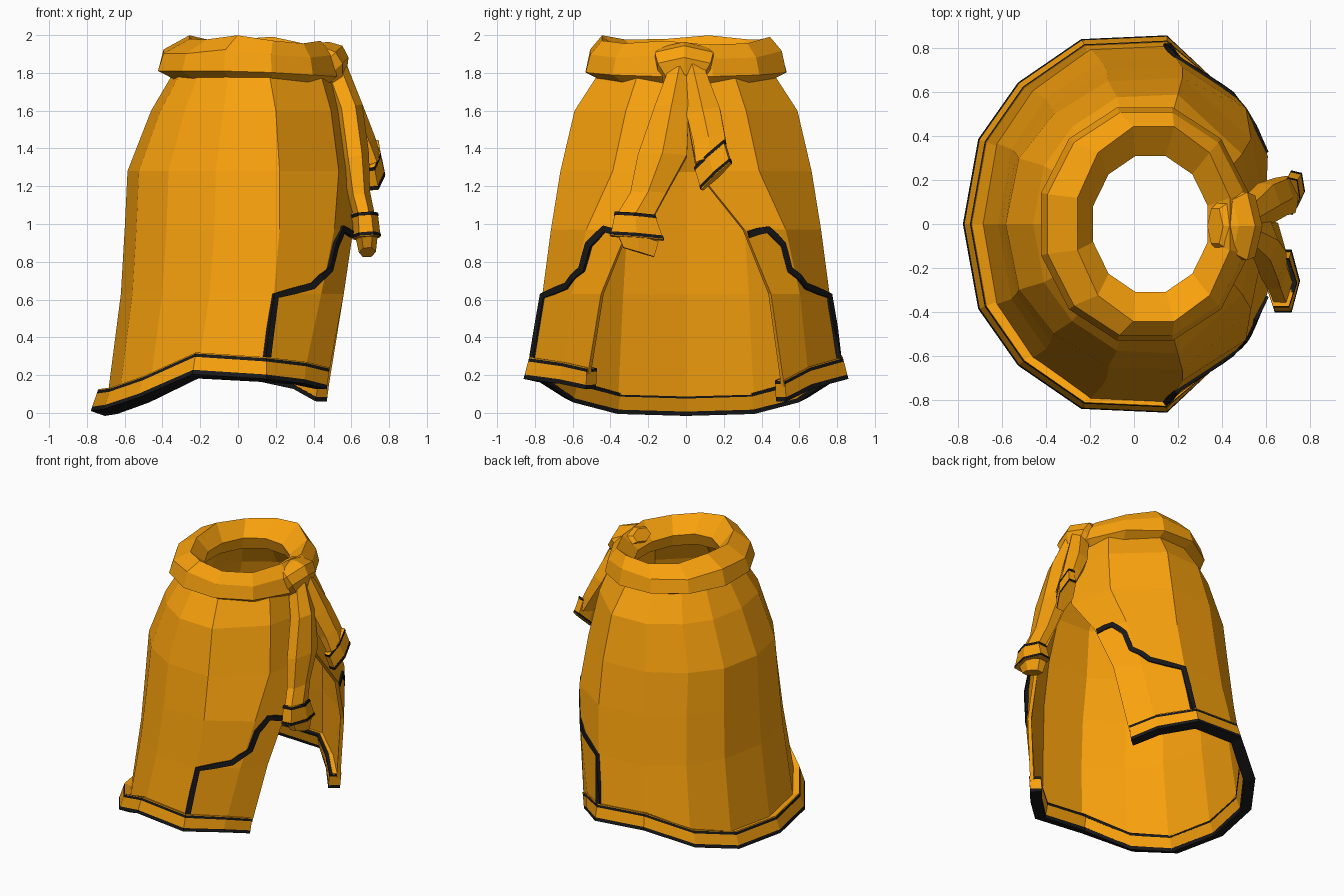
import bpy, bmesh, math
from mathutils import Vector
from mathutils.bvhtree import BVHTree

if "Cube" in bpy.data.objects:
    bpy.data.objects.remove(bpy.data.objects["Cube"])


def material(name, rgb):
    m = bpy.data.materials.new(name)
    m.diffuse_color = (*rgb, 1)
    m.use_nodes = True
    m.node_tree.nodes["Principled BSDF"].inputs["Base Color"].default_value = m.diffuse_color
    return m


ORANGE = material("orange_cloth", (0.95, 0.36, 0.004))
BLACK = material("black_trim", (0.009, 0.009, 0.010))


def loft(name, rows, mat, thick=0, wrap=False, loop=False, caps=False):
    """Skin rows of points; wrap closes each row, loop joins last row to first."""
    bm = bmesh.new()
    vs = [[bm.verts.new(p) for p in row] for row in rows]
    n, m = len(rows), len(rows[0])
    for r in range(n if loop else n - 1):
        a, b = vs[r], vs[(r + 1) % n]
        for i in range(m if wrap else m - 1):
            j = (i + 1) % m
            bm.faces.new((a[i], a[j], b[j], b[i]))
    if caps:
        bm.faces.new(vs[0])
        bm.faces.new(vs[-1])
    if wrap:
        bmesh.ops.recalc_face_normals(bm, faces=bm.faces)
    else:
        bmesh.ops.remove_doubles(bm, verts=bm.verts, dist=0.0005)
    mesh = bpy.data.meshes.new(name)
    bm.to_mesh(mesh)
    bm.free()
    mesh.materials.append(mat)
    ob = bpy.data.objects.new(name, mesh)
    bpy.context.collection.objects.link(ob)
    if thick:
        s = ob.modifiers.new("thickness", 'SOLIDIFY')
        s.thickness, s.offset = thick, -1
    return ob


# Horizontal ring of the robe, running from the opening round the back
FX = (0, 0.075, 0.27, 0.58, 1)
FY = (0, 0.45, 0.75, 0.98, 1)
HEM_L = (0.01, 0.02, 0.08, 0.205, 0.18, 0.155, 0.125)
HEM_R = (0.01, 0.02, 0.08, 0.205, 0.18, 0.13, 0.06)


def ring(xback, xside, yside, edge, z=None, lift=0, round_out=0.12):
    half = [Vector((xback + f * (xside - xback), g * yside)) for f, g in zip(FX, FY)]
    e = Vector(edge)
    bulge = round_out * (e - half[4]).length
    half += [half[4].lerp(e, 0.6) + Vector((bulge, bulge)), e]

    def side(s, hem):
        return [Vector((p.x, s * p.y, hem[k] + lift if z is None else z))
                for k, p in enumerate(half)]
    return side(-1, HEM_L)[::-1] + side(1, HEM_R)[1:]


# Robe body, split on the +x side
body = loft("robe_body", [
    ring(-0.33, 0.16, 0.43, (0.47, 0), 1.85),
    ring(-0.36, 0.17, 0.48, (0.51, 0), 1.77),
    ring(-0.46, 0.20, 0.59, (0.55, 0), 1.60),
    ring(-0.585, 0.22, 0.665, (0.60, 0.06), 1.28),
    ring(-0.60, 0.22, 0.715, (0.61, 0.31), 0.97, round_out=0.10),
    ring(-0.62, 0.19, 0.76, (0.56, 0.45), 0.63, round_out=0.06),
    ring(-0.69, 0.15, 0.815, (0.48, 0.52), lift=0.08, round_out=0.02)], ORANGE, 0.025)

# Flared hem in stacked strips, deep enough to show inside the robe too
hem_low = ring(-0.78, 0.15, 0.86, (0.47, 0.53), round_out=0.02)
hem_top = ring(-0.74, 0.15, 0.83, (0.485, 0.525), lift=0.115, round_out=0.02)
for name, a, b, mat, depth in (("hem_bottom_trim", 0, 0.2, BLACK, 0.08),
                               ("hem_band", 0.2, 0.8, ORANGE, 0.08),
                               ("hem_top_trim", 0.8, 0.95, BLACK, 0.08),
                               ("hem_rim", 0.95, 1, ORANGE, 0.06)):
    loft(name, [[p.lerp(q, t) for p, q in zip(hem_low, hem_top)] for t in (b, a)],
         mat, depth)

# Stepped black piping on both flaps, laid onto the body surface
me = body.data
tree = BVHTree.FromPolygons([v.co for v in me.vertices], [p.vertices for p in me.polygons])
LINE = [(0.61, 0.335, 0.945), (0.57, 0.44, 0.975), (0.51, 0.51, 0.89), (0.47, 0.54, 0.76),
        (0.38, 0.61, 0.67), (0.20, 0.76, 0.62), (0.155, 0.82, 0.28)]
for s, side in ((-1, "front"), (1, "back")):
    pts = [Vector((x, s * y, z)) for x, y, z in LINE]
    path = [a.lerp(b, t / 2) for a, b in zip(pts, pts[1:]) for t in range(2)] + [pts[-1]]
    hits = [tree.find_nearest(p)[:2] for p in path]
    rows = []
    for i, (p, n) in enumerate(hits):
        t = hits[min(i + 1, len(hits) - 1)][0] - hits[max(i - 1, 0)][0]
        w = n.cross(t).normalized() * 0.018
        rows.append([p + w - n * 0.012, p + w + n * 0.012,
                     p - w + n * 0.012, p - w - n * 0.012])
    loft(side + "_flap_piping", rows, BLACK, wrap=True, caps=True)

# Rolled collar: rings of (centre x, radius x, radius y, z)
COLLAR = [(0.07, 0.42, 0.46, 1.765), (0.05, 0.49, 0.55, 1.81), (0.055, 0.465, 0.525, 1.91),
          (0.09, 0.36, 0.46, 1.985), (0.075, 0.27, 0.32, 1.88), (0.075, 0.30, 0.35, 1.79)]
rows = []
for k, (cx, rx, ry, z) in enumerate(COLLAR):
    row = []
    for i in range(12):
        a = math.radians(15 + 30 * i)
        wave = 0.014 * math.cos(4 * a + 1) if k in (2, 3) else 0
        row.append((cx + rx * math.cos(a), ry * math.sin(a),
                    z + wave - 0.03 * max(0, math.cos(a))))
    rows.append(row)
loft("rolled_collar", rows, ORANGE, wrap=True, loop=True)


# Six-sided strips with sections of (x, y, z, half width, half depth)
def strip(name, sections, mat, across=(0, 1, 0)):
    w = Vector(across).normalized()
    d = (Vector(sections[0][:3]) - Vector(sections[-1][:3])).cross(w).normalized()
    rows = [[Vector(s[:3]) + w * s[3] * a + d * s[4] * b for a, b in
             ((-1, -.5), (-1, .5), (0, 1), (1, .5), (1, -.5), (0, -1))] for s in sections]
    return loft(name, rows, mat, wrap=True, caps=True)


def cuff(name, top, end, across):
    """Widening cuff with black trim at both rims and an orange end face."""
    a, b = Vector(top), Vector(end)

    def cut(t, grow=1.0):
        p = a.lerp(b, t)
        return (p[0], p[1], p[2], p[3] * grow, p[4] * grow)
    strip(name + "_cuff", [cut(0), cut(1.04)], ORANGE, across)
    strip(name + "_cuff_top_trim", [cut(0, 1.03), cut(0.14, 1.03)], BLACK, across)
    strip(name + "_cuff_end_trim", [cut(0.86, 1.03), cut(1.0, 1.03)], BLACK, across)


# Chunky knot folded over the collar
strip("sash_knot", [(0.37, -0.01, 1.92, 0.08, 0.05), (0.42, -0.01, 1.91, 0.12, 0.08),
                    (0.48, -0.01, 1.875, 0.155, 0.10), (0.52, -0.01, 1.82, 0.14, 0.09),
                    (0.53, -0.01, 1.75, 0.09, 0.06)], ORANGE)

# Two hanging tails
strip("long_tail", [(0.51, -0.035, 1.82, 0.055, 0.07), (0.585, -0.075, 1.62, 0.09, 0.075),
                    (0.62, -0.125, 1.36, 0.13, 0.075), (0.64, -0.20, 1.16, 0.095, 0.06),
                    (0.67, -0.27, 1.04, 0.10, 0.055)], ORANGE)
cuff("long_tail", (0.67, -0.27, 1.055, 0.105, 0.07), (0.68, -0.26, 0.93, 0.14, 0.075), (0, 1, -0.08))
strip("long_tail_tip", [(0.68, -0.26, 0.94, 0.12, 0.06), (0.685, -0.25, 0.85, 0.085, 0.045)],
      ORANGE, (0, 1, -0.3))
strip("short_tail", [(0.51, 0.04, 1.82, 0.055, 0.07), (0.60, 0.095, 1.58, 0.09, 0.075),
                     (0.67, 0.125, 1.44, 0.085, 0.06), (0.715, 0.135, 1.34, 0.085, 0.045)],
      ORANGE, (0, 1, 0.25))
cuff("short_tail", (0.71, 0.125, 1.37, 0.105, 0.045), (0.73, 0.16, 1.255, 0.105, 0.05), (0.1, 0.73, 0.68))
